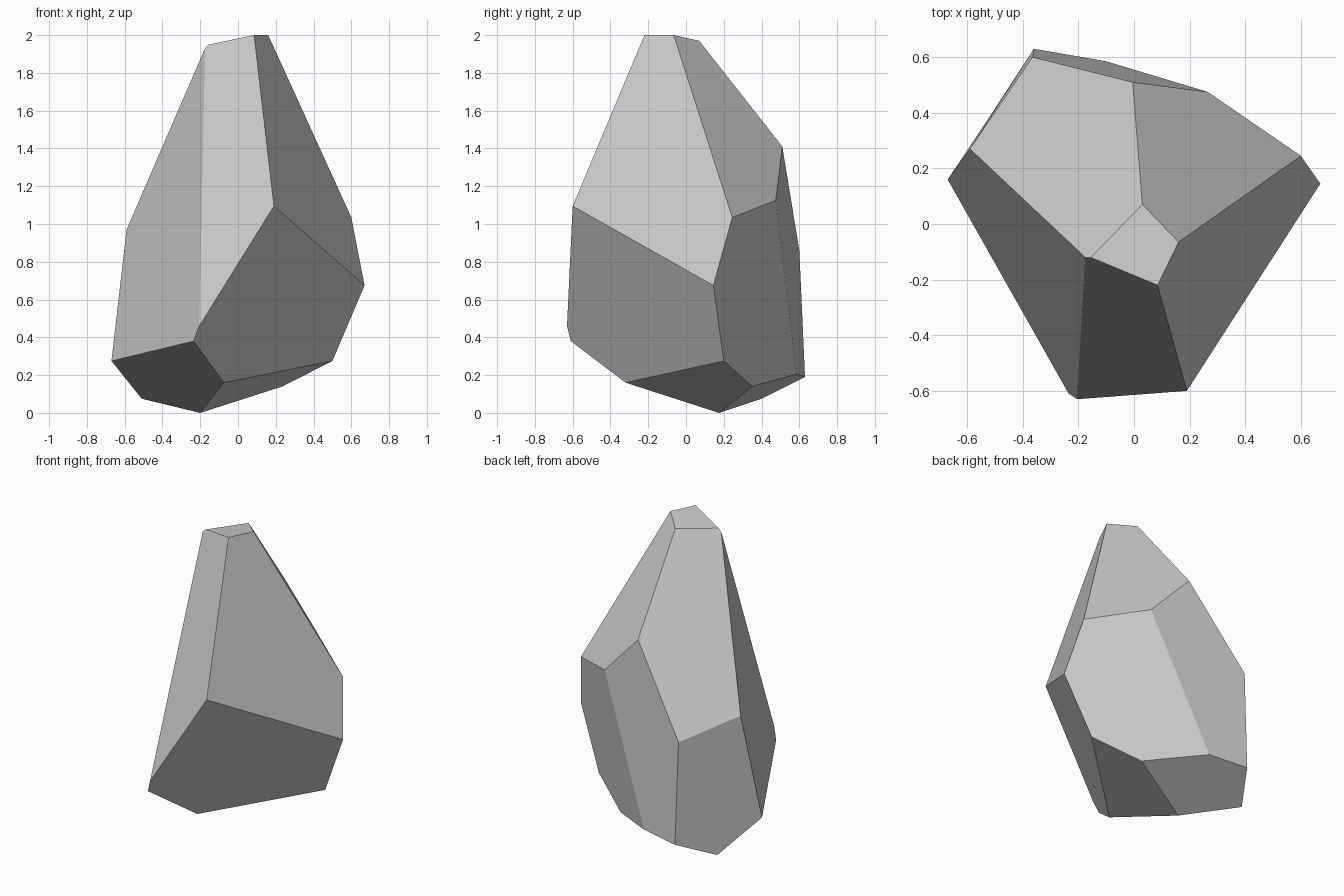
import bpy, bmesh, math

# Corner points of the faceted stone, grouped by level
tip = [(0.085, -0.22, 2.0), (0.16, -0.065, 2.0), (0.03, 0.07, 1.97),
       (-0.155, -0.12, 1.95), (-0.175, -0.12, 1.93)]
shoulder = [(-0.005, 0.51, 1.41), (0.265, 0.475, 1.125), (0.60, 0.245, 1.035),
            (0.19, -0.60, 1.095), (-0.59, 0.27, 0.97), (-0.365, 0.60, 0.86)]
waist = [(0.67, 0.145, 0.675), (-0.205, -0.63, 0.46), (-0.235, -0.61, 0.38),
         (-0.67, 0.16, 0.275), (0.50, 0.20, 0.275)]
base = [(-0.10, 0.585, 0.205), (-0.36, 0.63, 0.19), (-0.075, -0.32, 0.16),
        (0.235, 0.35, 0.14), (-0.51, 0.40, 0.075), (-0.20, 0.175, 0.0)]

# Wrap the corners in a convex skin and merge coplanar triangles into flat facets
bm = bmesh.new()
for p in tip + shoulder + waist + base:
    bm.verts.new(p)
bmesh.ops.convex_hull(bm, input=bm.verts[:])
bmesh.ops.dissolve_limit(bm, angle_limit=math.radians(5),
                         verts=bm.verts[:], edges=bm.edges[:])
bmesh.ops.recalc_face_normals(bm, faces=bm.faces[:])

# Stone object
mesh = bpy.data.meshes.new("faceted_stone")
bm.to_mesh(mesh)
bm.free()
stone = bpy.data.objects.new("faceted_stone", mesh)
bpy.context.collection.objects.link(stone)
